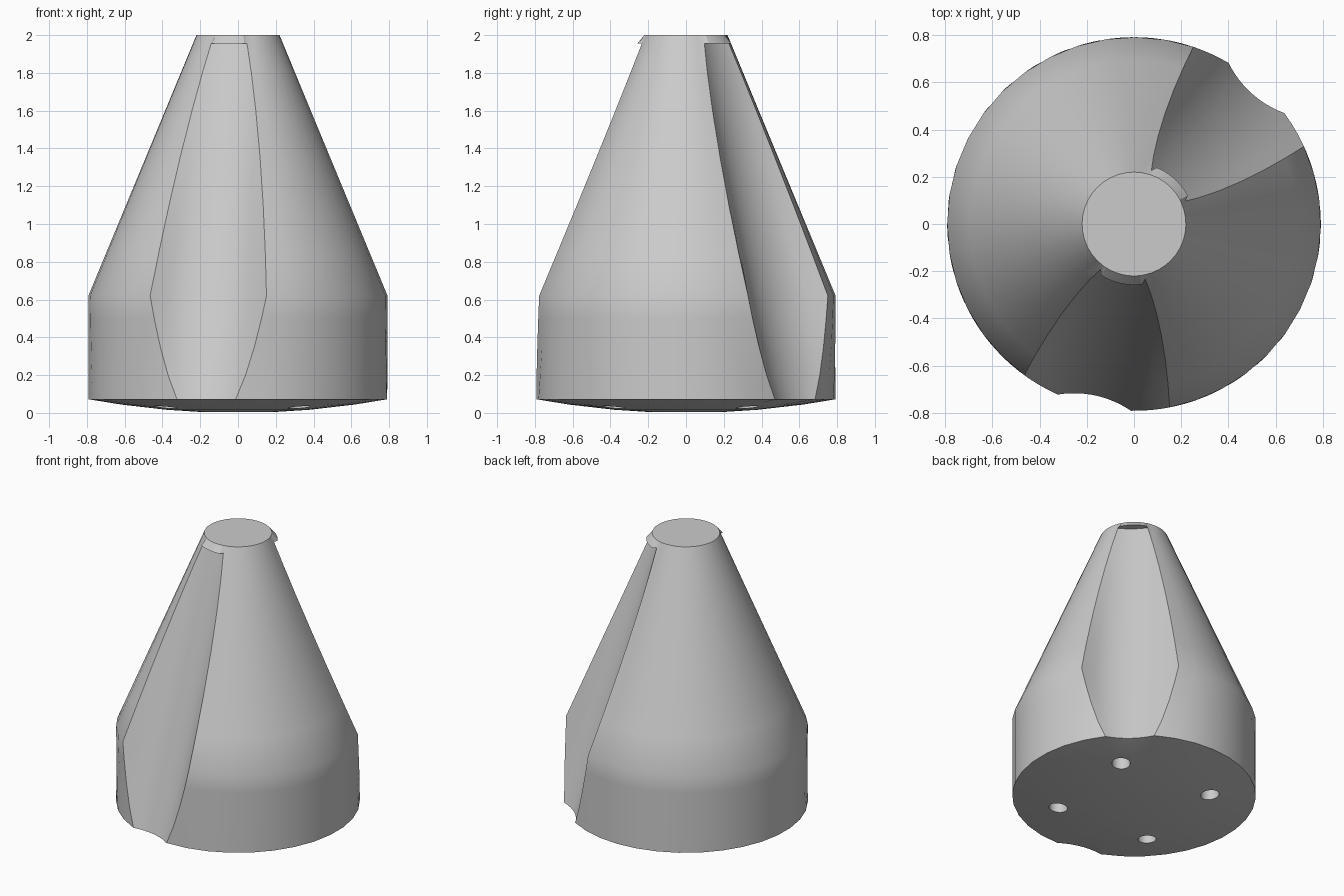
import bpy, bmesh
from math import sin, cos, acos, sqrt, radians, tau

old = bpy.data.objects.get("Cube")
if old:
    bpy.data.objects.remove(old)

grey = bpy.data.materials.new("plain grey")
grey.use_nodes = True
grey.diffuse_color = (0.6, 0.6, 0.6, 1)
grey.node_tree.nodes["Principled BSDF"].inputs["Base Color"].default_value = (0.6, 0.6, 0.6, 1)

FLUTES = (radians(48), radians(257.5))
GAP_STEPS = (18, 12)
FLUTE_STEPS = 12
FLUTE_RADIUS = 0.43
RIM, SHOULDER, LEDGE, TIP = 0.072, 0.62, 1.955, 2.0


def body_radius(z):
    """Straight drum up to the shoulder, then a straight taper."""
    if z <= SHOULDER:
        return 0.792
    return 0.792 + (0.22 - 0.792) * (z - SHOULDER) / (TIP - SHOULDER)


def dome(r):
    return RIM * (r / 0.792) ** 2


def flute_axis(z):
    """Distance of the leaning flute's axis from the body's axis."""
    return 1.196 - 0.286 * z


def section(z, inside):
    """Outline at a height; inside gives the radius within a flute."""
    r, d = body_radius(z), flute_axis(z)
    half = acos((r * r + d * d - FLUTE_RADIUS ** 2) / (2 * r * d))
    points = []
    for n, centre in enumerate(FLUTES):
        for k in range(FLUTE_STEPS + 1):
            t = half * (2 * k / FLUTE_STEPS - 1)
            edge = k in (0, FLUTE_STEPS)
            points.append((centre + t, r if edge else inside(z, t)))
        start = centre + half
        span = (FLUTES[1 - n] - centre) % tau - 2 * half
        steps = GAP_STEPS[n]
        points += [(start + span * k / steps, r) for k in range(1, steps)]
    return points


def flute_floor(z, t):
    d = flute_axis(z)
    return d * cos(t) - sqrt(FLUTE_RADIUS ** 2 - (d * sin(t)) ** 2)


bm = bmesh.new()


def polar_ring(points, z):
    return [bm.verts.new((r * cos(a), r * sin(a), z)) for a, r in points]


def bridge(lower, upper):
    for i in range(len(lower)):
        j = (i + 1) % len(lower)
        bm.faces.new((lower[i], lower[j], upper[j], upper[i]))


def loop_edges(ring):
    pairs = zip(ring, ring[1:] + ring[:1])
    return [bm.edges.get(pair) or bm.edges.new(pair) for pair in pairs]


# Body wall with the two flutes, from rim to ledge
heights = (RIM, 0.2, 0.35, 0.5, SHOULDER, 0.85, 1.1, 1.35, 1.6, 1.8, LEDGE)
rings = [polar_ring(section(z, flute_floor), z) for z in heights]

# Overhanging lip above each flute, then the flat tip
rings.append(polar_ring(section(LEDGE, lambda z, t: 0.258), LEDGE))
rings.append(polar_ring([(a, 0.22) for a, r in section(LEDGE, flute_floor)], TIP))
for lower, upper in zip(rings, rings[1:]):
    bridge(lower, upper)
bm.faces.new(rings[-1])

# Shallow domed base: outer band, inner cap
angles = [a for a, r in section(RIM, flute_floor)]
outer, inner, core = [polar_ring([(a, r) for a in angles], dome(r)) for r in (0.62, 0.38, 0.18)]
bridge(outer, rings[0])
bridge(core, inner)
bm.faces.new(core)

# Four round sockets, with the base filled in around them
boundary = loop_edges(outer) + loop_edges(inner)
for n in range(4):
    a = radians(40.3 + 90 * n)
    mouth, end = [], []
    for k in range(20):
        x = 0.5 * cos(a) + 0.06 * cos(tau * k / 20)
        y = 0.5 * sin(a) + 0.06 * sin(tau * k / 20)
        mouth.append(bm.verts.new((x, y, dome(sqrt(x * x + y * y)))))
        end.append(bm.verts.new((x, y, 0.3)))
    bridge(mouth, end)
    bm.faces.new(end)
    boundary += loop_edges(mouth)
bmesh.ops.triangle_fill(bm, use_beauty=True, edges=boundary, normal=(0, 0, -1))

bmesh.ops.remove_doubles(bm, verts=bm.verts[:], dist=1e-5)
bmesh.ops.recalc_face_normals(bm, faces=bm.faces[:])

# Smooth shading with crisp flute and rim edges
mesh = bpy.data.meshes.new("tapered_body")
bm.to_mesh(mesh)
bm.free()
mesh.materials.append(grey)
mesh.shade_smooth()
mesh.set_sharp_from_angle(angle=radians(24))
body = bpy.data.objects.new("tapered_body", mesh)
bpy.context.collection.objects.link(body)
